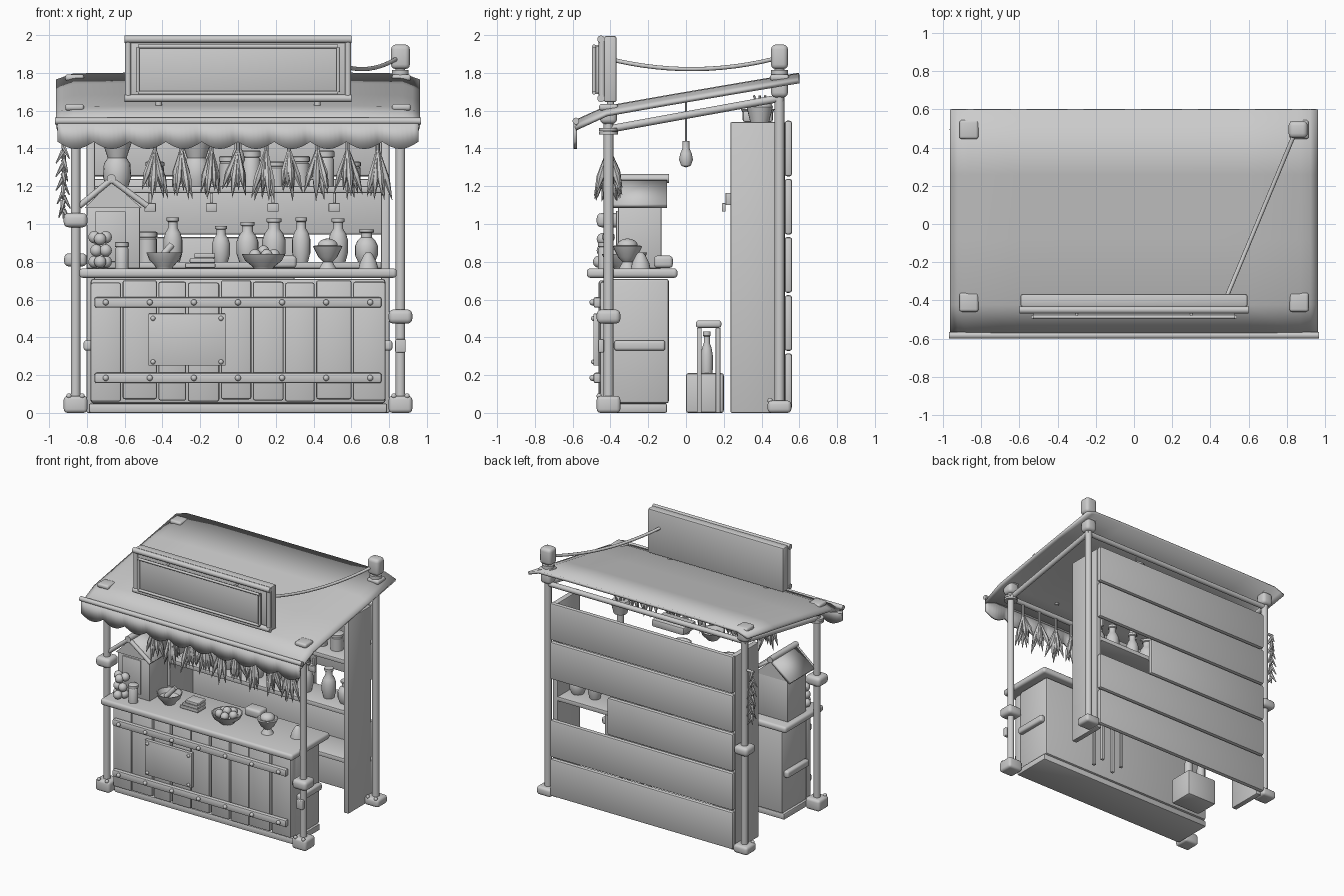
import bpy, bmesh, math, random
from mathutils import Vector, Matrix

if "Cube" in bpy.data.objects:
    bpy.data.objects.remove(bpy.data.objects["Cube"])
random.seed(4)


def finish(name, bm, angle=40):
    bmesh.ops.recalc_face_normals(bm, faces=bm.faces)
    me = bpy.data.meshes.new(name)
    bm.to_mesh(me)
    bm.free()
    for p in me.polygons:
        p.use_smooth = True
    me.set_sharp_from_angle(angle=math.radians(angle))
    ob = bpy.data.objects.new(name, me)
    bpy.context.collection.objects.link(ob)
    return ob


def box(name, x0, x1, y0, y1, z0, z1, bev=0.008, seg=2):
    bm = bmesh.new()
    bmesh.ops.create_cube(bm, size=1)
    for v in bm.verts:
        v.co = ((x0 + x1) / 2 + v.co.x * (x1 - x0), (y0 + y1) / 2 + v.co.y * (y1 - y0),
                (z0 + z1) / 2 + v.co.z * (z1 - z0))
    if bev:
        bmesh.ops.bevel(bm, geom=bm.edges[:], offset=bev, segments=seg, profile=0.5, affect='EDGES')
    return finish(name, bm)


def block(name, x, y, z, sx, sy, sz, bev=0.02):
    return box(name, x - sx / 2, x + sx / 2, y - sy / 2, y + sy / 2, z - sz / 2, z + sz / 2, bev, 3)


def rod(name, a, b, r, r2=None, n=14):
    a, b = Vector(a), Vector(b)
    bm = bmesh.new()
    m = Matrix.Translation((a + b) / 2) @ (b - a).to_track_quat('Z', 'Y').to_matrix().to_4x4()
    bmesh.ops.create_cone(bm, cap_ends=True, segments=n, radius1=r, radius2=r if r2 is None else r2,
                          depth=(b - a).length, matrix=m)
    return finish(name, bm)


def ball(name, x, y, z, r, s=(1, 1, 1)):
    bm = bmesh.new()
    m = Matrix.Translation((x, y, z)) @ Matrix.Diagonal((*s, 1))
    bmesh.ops.create_uvsphere(bm, u_segments=14, v_segments=8, radius=r, matrix=m)
    return finish(name, bm)


def lathe(name, x, y, z, prof, n=20):
    bm = bmesh.new()
    vs = [bm.verts.new((r, 0, h)) for r, h in prof]
    es = [bm.edges.new(p) for p in zip(vs, vs[1:])]
    bmesh.ops.spin(bm, geom=vs + es, axis=(0, 0, 1), cent=(0, 0, 0), steps=n, angle=2 * math.pi)
    bmesh.ops.remove_doubles(bm, verts=bm.verts[:], dist=1e-4)
    bmesh.ops.translate(bm, verts=bm.verts[:], vec=(x, y, z))
    return finish(name, bm)


def bottle(name, x, y, z, r, h):
    return lathe(name, x, y, z, [(0, 0), (r * .75, 0), (r, h * .2), (r, h * .5), (r * .8, h * .65), (r * .5, h * .76),
                                 (r * .5, h * .9), (r * .65, h * .92), (r * .65, h), (0, h)])


def jar(name, x, y, z, r, h):
    return lathe(name, x, y, z, [(0, 0), (r, 0), (r, h * .75), (r * .85, h * .8), (r * 1.05, h * .82),
                                 (r * 1.05, h * .97), (r * .9, h), (0, h)])


def bowl(name, x, y, z, r, h):
    return lathe(name, x, y, z, [(0, 0), (r * .45, 0), (r * .5, h * .12), (r * .85, h * .55), (r, h), (r * .92, h),
                                 (r * .75, h * .6), (0, h * .25)])


# Posts, feet and lashings
for sx in (-1, 1):
    for y, top in ((-.41, 1.6), (.495, 1.94 if sx > 0 else 1.76)):
        x = sx * .86
        rod('post', (x, y, 0), (x, y, top), .026)
        h = .09 if y < 0 else .065
        block('post_foot', x, y, h / 2, .125, .125, h)
        for d in (-.035, .035):
            ball('foot_knot', x + d, y - .05, h, .014)
        zt = 1.58 if y < 0 else 1.72
        block('roof_joint', x, y, zt, .09, .09, .1, .025)
        block('roof_corner_cap', sx * .865, y, 1.618 if y < 0 else 1.775, .1, .1, .035, .014)
    # Side rafters
    rod('rafter', (sx * .86, -.42, 1.5), (sx * .86, .49, 1.665), .02)
    for dz in (0, .018):
        rod('rafter_lashing', (sx * .86, -.41, 1.475 + dz), (sx * .86, -.41, 1.49 + dz), .05)
rod('front_beam', (-.88, -.41, 1.5), (.88, -.41, 1.5), .02)
rod('back_beam', (-.88, .495, 1.66), (.88, .495, 1.66), .02)
block('post_wrap', -.86, -.41, 1.02, .125, .125, .075, .025)
block('post_wrap', .86, -.41, .51, .125, .125, .075, .025)
block('post_wrap', -.86, .495, .81, .12, .12, .07, .025)
block('post_tag', .86, -.45, .355, .055, .03, .07, .006)
block('flag_post_top', .86, .495, 1.885, .1, .09, .13, .025)
rod('flag_post_collar', (.86, .495, 1.79), (.86, .495, 1.815), .045)

# Roof sheet with drooping sides
prof = [(.6, 1.79), (.26, 1.733), (-.08, 1.675), (-.42, 1.615), (-.585, 1.54)]
bm = bmesh.new()
xs = [-.96, -.92, -.87, -.6, -.3, 0, .3, .6, .87, .92, .96]
rows = [[bm.verts.new((x, y, z - .035 * (max(0, abs(x) - .86) / .1))) for x in xs] for y, z in prof]
for a, b in zip(rows, rows[1:]):
    for i in range(len(xs) - 1):
        bm.faces.new((a[i], a[i + 1], b[i + 1], b[i]))
roof = finish('roof_sheet', bm)
md = roof.modifiers.new('thickness', 'SOLIDIFY')
md.thickness = .022
md.offset = 0
rod('roof_front_bar', (-.97, -.583, 1.545), (.97, -.583, 1.545), .018)

# Scalloped valance
bm = bmesh.new()
prev = None
for i in range(81):
    x = -.955 + 1.91 * i / 80
    cur = [bm.verts.new((x, -.587, 1.54)), bm.verts.new((x, -.587, 1.435 - .038 * abs(math.sin(i / 80 * 10 * math.pi))))]
    if prev:
        bm.faces.new((prev[0], cur[0], cur[1], prev[1]))
    prev = cur
val = finish('valance', bm)
md = val.modifiers.new('thickness', 'SOLIDIFY')
md.thickness = .018
md.offset = 0

# Sign board, frame and rope
box('sign_board', -.595, .595, -.435, -.367, 1.645, 1.995, .012)
for z in (1.665, 1.978):
    rod('sign_rail', (-.6, -.45, z), (.6, -.45, z), .02)
for s in (-1, 1):
    rod('sign_stile', (s * .582, -.445, 1.66), (s * .582, -.445, 1.98), .017)
    rod('sign_inner_side', (s * .53, -.487, 1.7), (s * .53, -.487, 1.935), .01)
    rod('sign_bracket', (s * .42, -.4, 1.6), (s * .42, -.4, 1.66), .018)
    for z in (1.695, 1.94):
        rod('sign_pin', (s * .3, -.49, z), (s * .3, -.43, z), .008)
for z in (1.695, 1.94):
    rod('sign_inner_rail', (-.53, -.487, z), (.53, -.487, z), .01)
box('sign_panel', -.53, .53, -.477, -.462, 1.695, 1.94, .004)
pts = []
for i in range(13):
    t = i / 12
    pts.append((.84 - .35 * t, .47 - .84 * t, 1.875 - .01 * t - .2 * t * (1 - t)))
cu = bpy.data.curves.new('sign_rope', 'CURVE')
cu.dimensions = '3D'
cu.bevel_depth = .011
sp = cu.splines.new('POLY')
sp.points.add(12)
for p, c in zip(sp.points, pts):
    p.co = (*c, 1)
bpy.context.collection.objects.link(bpy.data.objects.new('sign_rope', cu))

# Counter with planks, rails, bolts and patch plate
box('counter_body', -.78, .78, -.4, -.09, .05, .71, .015)
box('counter_plinth', -.79, .79, -.42, -.1, 0, .05, .01)
box('counter_top', -.84, .84, -.525, -.045, .715, .765, .018, 3)
edges = [-.785, -.615, -.425, -.27, -.095, .075, .245, .41, .605, .785]
for i, (a, b) in enumerate(zip(edges, edges[1:])):
    d = (.0, .012, .005)[i % 3]
    box('counter_plank', a + .004, b - .004, -.45 - d, -.39, .06 + d, .69 + d, .012)
for z in (.585, .185):
    box('counter_rail', -.76, .76, -.49, -.45, z - .028, z + .028, .012)
    for i in range(7):
        ball('rail_bolt', -.7 + i * 1.4 / 6, -.495, z, .016)
box('patch_plate', -.475, -.065, -.49, -.46, .25, .525, .004)
for x in (-.45, -.09):
    for z in (.27, .5):
        ball('plate_bolt', x, -.49, z, .013)
for s in (-1, 1):
    block('counter_side_bar', s * .795, -.245, .357, .045, .27, .055, .015)

# Back cabinet: sides, planks with a gap, shelves
for s in (-1, 1):
    box('cabinet_side', s * .78 - .022, s * .78 + .022, .235, .525, 0, 1.54, .008)
for i in range(5):
    z = .02 + i * .308
    box('back_plank', -.8, .3 if i == 2 else .8, .522, .562, z, z + .295, .014)
for z in (.42, .8, 1.2):
    box('shelf', -.765, .765, .25, .52, z - .035, z, .006)
for i in range(4):
    x = -.465 + i * .325
    box('shelf_hook', x - .008, x + .008, .21, .25, 1.1, 1.165, .003)
    box('hook_tag', x - .03, x + .03, .19, .21, 1.065, 1.11, .003)

# Goods on the shelves
for x, r, h in ((-.48, .05, .16), (-.345, .05, .235), (-.09, .048, .19), (.05, .058, .21),
                (.19, .062, .23), (.335, .048, .235), (.53, .052, .23), (.68, .06, .17)):
    (jar if x == -.48 else bottle)('shelf_bottle', x, .38, .8, r, h)
for x in (-.64, -.22):
    lathe('shelf_vase', x, .38, 1.2, [(0, 0), (.06, 0), (.075, .05), (.07, .12), (.05, .15), (.08, .24), (.07, .24), (0, .16)])
for i, x in enumerate((-.44, -.05, .07, .2, .33, .46, .6)):
    jar('shelf_jar', x, .38, 1.2, .048, .13 + .03 * (i % 3))
box('top_crate', -.3, -.02, .3, .46, 1.54, 1.6, .012)
bowl('top_bowl', -.5, .38, 1.54, .09, .07)
lathe('top_pot', .3, .39, 1.54, [(0, 0), (.05, 0), (.07, .08), (.06, .1), (0, .09)])
for d in (-.03, 0, .03):
    rod('pot_stick', (.3, .39, 1.58), (.3 + d, .39 + d, 1.68), .006, n=6)

# Little house on the counter
box('house_walls', -.8, -.52, -.36, -.13, .765, 1.09, .006)
box('house_door', -.755, -.595, -.37, -.35, .8, 1.07, .004)
bm = bmesh.new()
tri = [(-.81, 1.085), (-.51, 1.085), (-.67, 1.225)]
f = bm.faces.new([bm.verts.new((x, -.37, z)) for x, z in tri])
ex = bmesh.ops.extrude_face_region(bm, geom=[f])
bmesh.ops.translate(bm, verts=[v for v in ex['geom'] if isinstance(v, bmesh.types.BMVert)], vec=(0, .24, 0))
finish('house_gable', bm, 20)
for xe in (-.84, -.48):
    bm = bmesh.new()
    vs = [bm.verts.new(c) for c in ((-.67, -.4, 1.235), (xe, -.4, 1.095), (xe, -.1, 1.095), (-.67, -.1, 1.235))]
    bm.faces.new(vs)
    md = finish('house_roof', bm).modifiers.new('thickness', 'SOLIDIFY')
    md.thickness = .025
    md.offset = 0
    rod('house_barge', (-.67, -.405, 1.235), (xe, -.405, 1.095), .016)
rod('house_ridge', (-.67, -.42, 1.24), (-.67, -.09, 1.24), .024)

# Counter goods
for x, y, z in ((-.76, -.42, .8), (-.7, -.42, .8), (-.73, -.46, .8), (-.75, -.43, .86), (-.7, -.44, .86),
                (-.73, -.44, .92), (-.76, -.41, .93), (-.7, -.41, .93)):
    ball('bulb_vegetable', x, y, z, .033)
jar('small_cup', -.615, -.43, .765, .035, .14)
bowl('offering_bowl', -.39, -.3, .765, .095, .085)
rod('pestle', (-.42, -.3, .81), (-.35, -.28, .89), .018)
for i in range(3):
    block('stacked_slab', -.2 + .012 * i, -.28, .78 + .026 * i, .16 - .025 * i, .1, .024, .005)
bowl('egg_bowl', .135, -.33, .765, .115, .075)
for i in range(6):
    a = i * math.pi / 2.5
    r = .055 if i < 5 else 0
    ball('egg', .135 + r * math.cos(a), -.33 + r * math.sin(a), .835 + .02 * (i == 5), .032)
lathe('pedestal_bowl', .475, -.31, .765, [(0, 0), (.045, 0), (.025, .035), (.05, .06), (.078, .115), (.07, .12), (0, .1)])
ball('pedestal_fruit', .475, -.31, .885, .055, (1, 1, .7))
lathe('bell', .69, -.24, .765, [(0, 0), (.052, 0), (.045, .03), (.025, .07), (.012, .085), (0, .087)])
block('folded_bundle', .24, -.12, .8, .14, .1, .065, .018)

# Herb bundles under the front beam
for k, x in enumerate((-.44, -.3, -.14, .0, .15, .27, .42, .58, .74)):
    rod('herb_tie', (x, -.41, 1.37), (x, -.41, 1.49), .011, n=8)
    for j in range(9):
        a = j * 2.4 + k
        sp = random.uniform(.02, .085)
        ln = random.uniform(.2, .28)
        top = Vector((x, -.41, 1.4))
        end = top + Vector((sp * math.cos(a), sp * math.sin(a), -ln))
        mid = top.lerp(end, .6)
        rod('herb_leaf', top, mid, .007, .019, n=6)
        rod('herb_leaf_tip', mid, end, .019, .001, n=6)

# Chilli string on the back left post
rod('chilli_cord', (-.925, .495, 1.03), (-.925, .495, 1.45), .006, n=6)
rod('chilli_peg', (-.86, .495, 1.44), (-.94, .495, 1.44), .01)
for i in range(16):
    a, z = i * 2.2, 1.05 + i * .024
    rod('chilli', (-.925, .495, z + .025), (-.925 + .04 * math.cos(a), .495 + .035 * math.sin(a), z - .04), .014, .003, n=6)

# Hanging lamp
rod('lamp_cord', (0, 0, 1.43), (0, 0, 1.69), .006, n=8)
lathe('lamp_bulb', 0, 0, 1.3, [(0, 0), (.025, .008), (.037, .04), (.03, .075), (.018, .1), (.018, .14), (0, .14)])

# Stool and bottle crate behind the counter
block('stool_seat', .36, .12, .47, .27, .135, .04, .015)
for x in (.27, .45):
    for y in (.07, .17):
        block('stool_leg', x, y, .225, .025, .025, .45, .004)
box('crate', -.63, -.37, 0, .2, 0, .21, .012)
for x in (-.56, -.44):
    bottle('crate_bottle', x, .11, .18, .032, .25)
